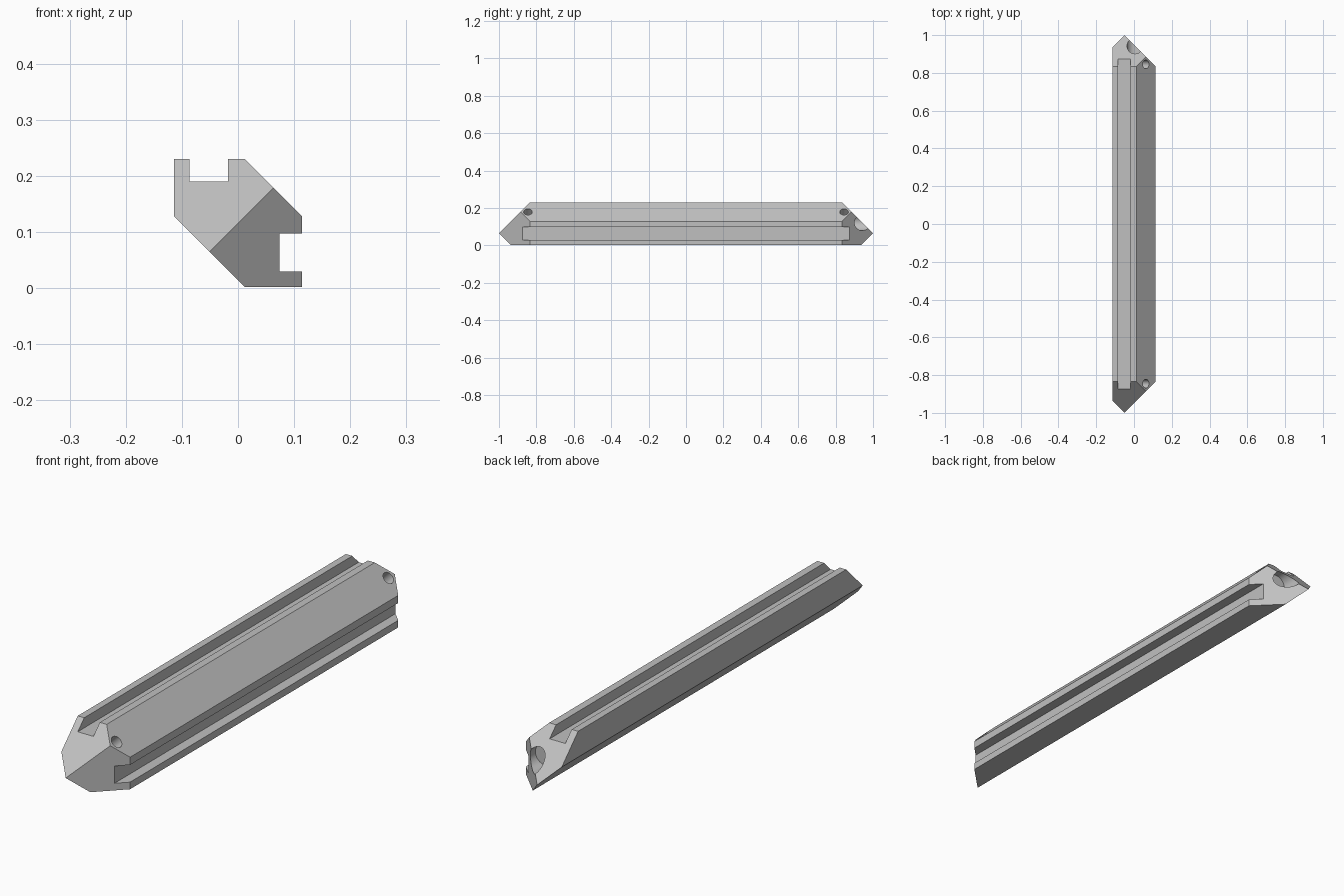
import bpy
import bmesh
import math
from mathutils import Vector

old = bpy.data.objects.get("Cube")
if old:
    bpy.data.objects.remove(old, do_unlink=True)

grey = bpy.data.materials.new("light_grey")
grey.use_nodes = True
colour = (0.53, 0.53, 0.53, 1)
grey.diffuse_color = colour
grey.node_tree.nodes["Principled BSDF"].inputs["Base Color"].default_value = colour

# Rail cross-section in x, z: chamfered square with a slot on top and on one side
half = [(-0.114, 0.128), (-0.114, 0.23), (-0.086, 0.23), (-0.086, 0.19),
        (-0.018, 0.19), (-0.018, 0.23), (0.012, 0.23)]
profile = half + [(z - 0.116, x + 0.116) for x, z in reversed(half)]

bm = bmesh.new()
face = bm.faces.new([bm.verts.new((x, -1.3, z)) for x, z in profile])
ext = bmesh.ops.extrude_face_region(bm, geom=[face])
moved = [v for v in ext["geom"] if isinstance(v, bmesh.types.BMVert)]
bmesh.ops.translate(bm, verts=moved, vec=(0, 2.6, 0))
bmesh.ops.recalc_face_normals(bm, faces=bm.faces)

# Two mitre cuts at each end, meeting in a ridge
for side in (-1, 1):
    tip = Vector((-0.052, side, 0.064))
    for normal in ((1, side, 0), (0, side, 1)):
        bmesh.ops.bisect_plane(bm, geom=bm.verts[:] + bm.edges[:] + bm.faces[:],
                               dist=1e-5, plane_co=tip, plane_no=normal,
                               clear_outer=True)
        bmesh.ops.holes_fill(bm, edges=[e for e in bm.edges if e.is_boundary], sides=0)
bmesh.ops.recalc_face_normals(bm, faces=bm.faces)

mesh = bpy.data.meshes.new("slotted_rail")
bm.to_mesh(mesh)
bm.free()
rail = bpy.data.objects.new("slotted_rail", mesh)
bpy.context.collection.objects.link(rail)
mesh.materials.append(grey)


def drill(name, centre, axis, radius, depth):
    """Cut a round hole centred on a point along an axis."""
    turn = Vector(axis).to_track_quat("Z", "Y").to_euler()
    bpy.ops.mesh.primitive_cylinder_add(vertices=32, radius=radius, depth=depth,
                                        location=centre, rotation=turn)
    cutter = bpy.context.object
    cutter.name = name
    cutter.hide_render = True
    cutter.data.materials.append(grey)
    mod = rail.modifiers.new(name, "BOOLEAN")
    mod.operation = "DIFFERENCE"
    mod.solver = "EXACT"
    mod.object = cutter
    return cutter


# Small screw holes in the sloped face, one large bore in the back ridge
cutters = [drill("screw_hole_cutter", (0.063, s * 0.845, 0.179), (1, 0, 1), 0.023, 0.1)
           for s in (-1, 1)]
cutters.append(drill("bore_cutter", (0.005, 0.98, 0.121), (0, 1, 0), 0.042, 0.22))

# Bake the holes and remove the cutters
bpy.context.view_layer.update()
graph = bpy.context.evaluated_depsgraph_get()
baked = bpy.data.meshes.new_from_object(rail.evaluated_get(graph))
rail.modifiers.clear()
rail.data = baked
for cutter in cutters:
    bpy.data.objects.remove(cutter, do_unlink=True)

bpy.ops.object.select_all(action="DESELECT")
rail.select_set(True)
bpy.context.view_layer.objects.active = rail
bpy.ops.object.shade_smooth_by_angle(angle=math.radians(30))
